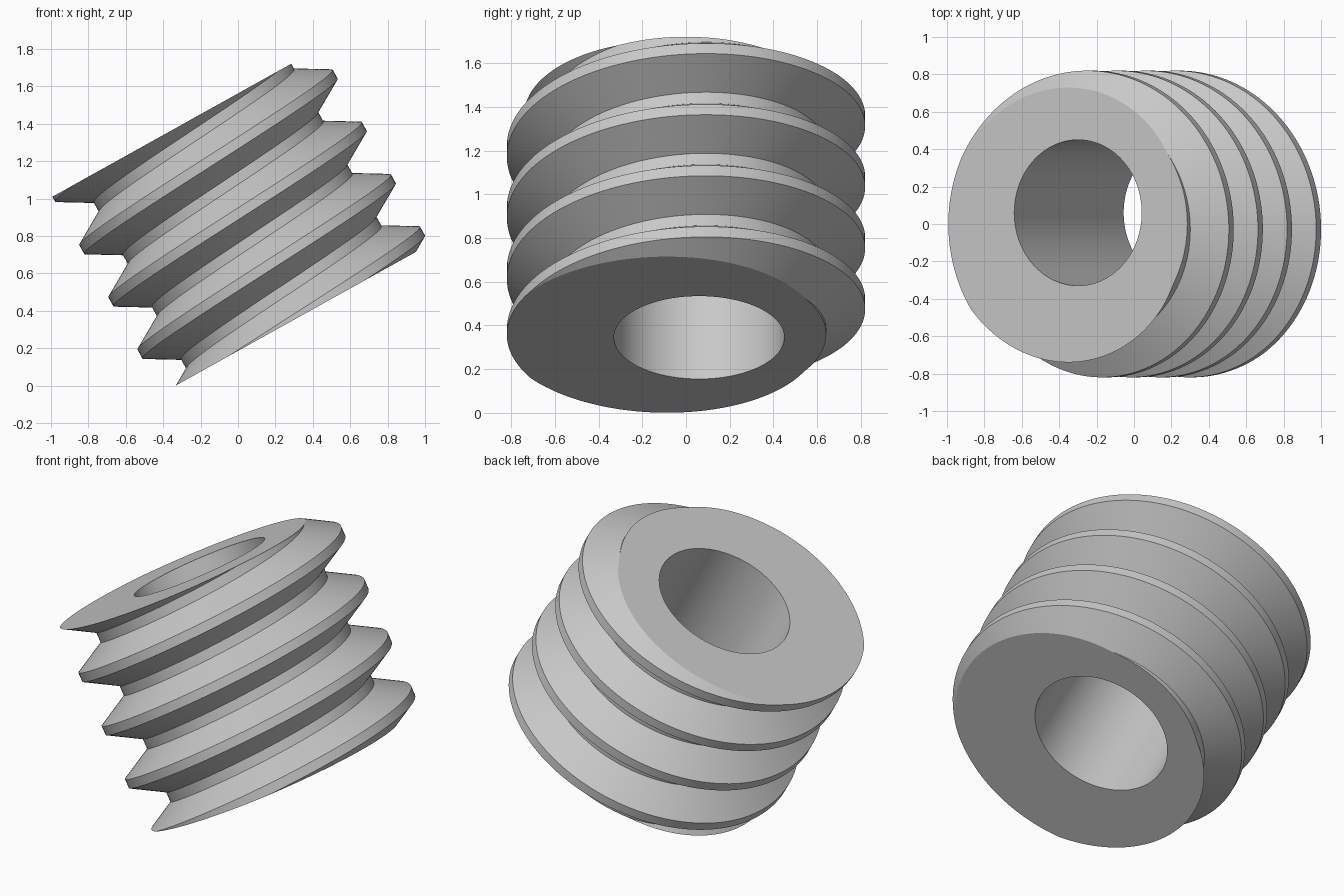
import bpy, bmesh
from math import pi, tau, sin, cos, radians
from mathutils import Vector

cube = bpy.data.objects.get("Cube")
if cube:
    bpy.data.objects.remove(cube, do_unlink=True)

SIDES = 144
LENGTH = 1.203
PITCH = 0.32
CREST_R, ROOT_R = 0.82, 0.642
CREST_START = 0.72           # crest height at angle zero
HOLE_R, HOLE_X, HOLE_Y = 0.39, -0.027, 0.06
TILT = radians(-29.1)

# One pitch of the trapezoid thread: (height from crest centre, radius)
thread = [(-0.027, CREST_R), (0.027, CREST_R), (0.131, ROOT_R), (0.189, ROOT_R)]

bm = bmesh.new()


def skin(columns):
    """Join neighbouring columns of points with quads."""
    cols = [[bm.verts.new(p) for p in col] for col in columns]
    for a, b in zip(cols, cols[1:]):
        for i in range(len(a) - 1):
            bm.faces.new((a[i], b[i], b[i + 1], a[i + 1]))


# Right-handed thread, made longer than needed
columns = []
for s in range(SIDES + 1):
    a = tau * s / SIDES
    columns.append([(r * cos(a), r * sin(a), CREST_START + PITCH * (turn + s / SIDES) + h)
                    for turn in range(-5, 4) for h, r in thread])
skin(columns)
bmesh.ops.remove_doubles(bm, verts=bm.verts[:], dist=1e-5)

# Trim both ends square to the axis
for height, up in ((0, -1), (LENGTH, 1)):
    bmesh.ops.bisect_plane(bm, geom=bm.verts[:] + bm.edges[:] + bm.faces[:], dist=1e-6,
                           plane_co=(0, 0, height), plane_no=(0, 0, up), clear_outer=True)

# Slightly off-centre bore
skin([[(HOLE_X + HOLE_R * cos(tau * s / SIDES), HOLE_Y + HOLE_R * sin(tau * s / SIDES), z)
       for z in (0, LENGTH)] for s in range(SIDES + 1)])
bmesh.ops.remove_doubles(bm, verts=bm.verts[:], dist=1e-5)

# Flat ring-shaped ends
for height, up in ((0, -1), (LENGTH, 1)):
    rim = [e for e in bm.edges if e.is_boundary
           and all(abs(v.co.z - height) < 1e-3 for v in e.verts)]
    bmesh.ops.triangle_fill(bm, edges=rim, use_beauty=True, normal=Vector((0, 0, up)))
bmesh.ops.recalc_face_normals(bm, faces=bm.faces[:])

mesh = bpy.data.meshes.new("threaded_sleeve")
bm.to_mesh(mesh)
bm.free()
sleeve = bpy.data.objects.new("threaded_sleeve", mesh)
bpy.context.collection.objects.link(sleeve)
sleeve.rotation_euler = (0, TILT, 0)
sleeve.location = (0.309, 0, 0.358)

# Plain grey
grey = bpy.data.materials.new("light_grey")
grey.use_nodes = True
colour = (0.58, 0.58, 0.58, 1)
grey.diffuse_color = colour
grey.node_tree.nodes["Principled BSDF"].inputs["Base Color"].default_value = colour
mesh.materials.append(grey)

bpy.ops.object.select_all(action='DESELECT')
sleeve.select_set(True)
bpy.context.view_layer.objects.active = sleeve
bpy.ops.object.shade_smooth_by_angle(angle=radians(20))
